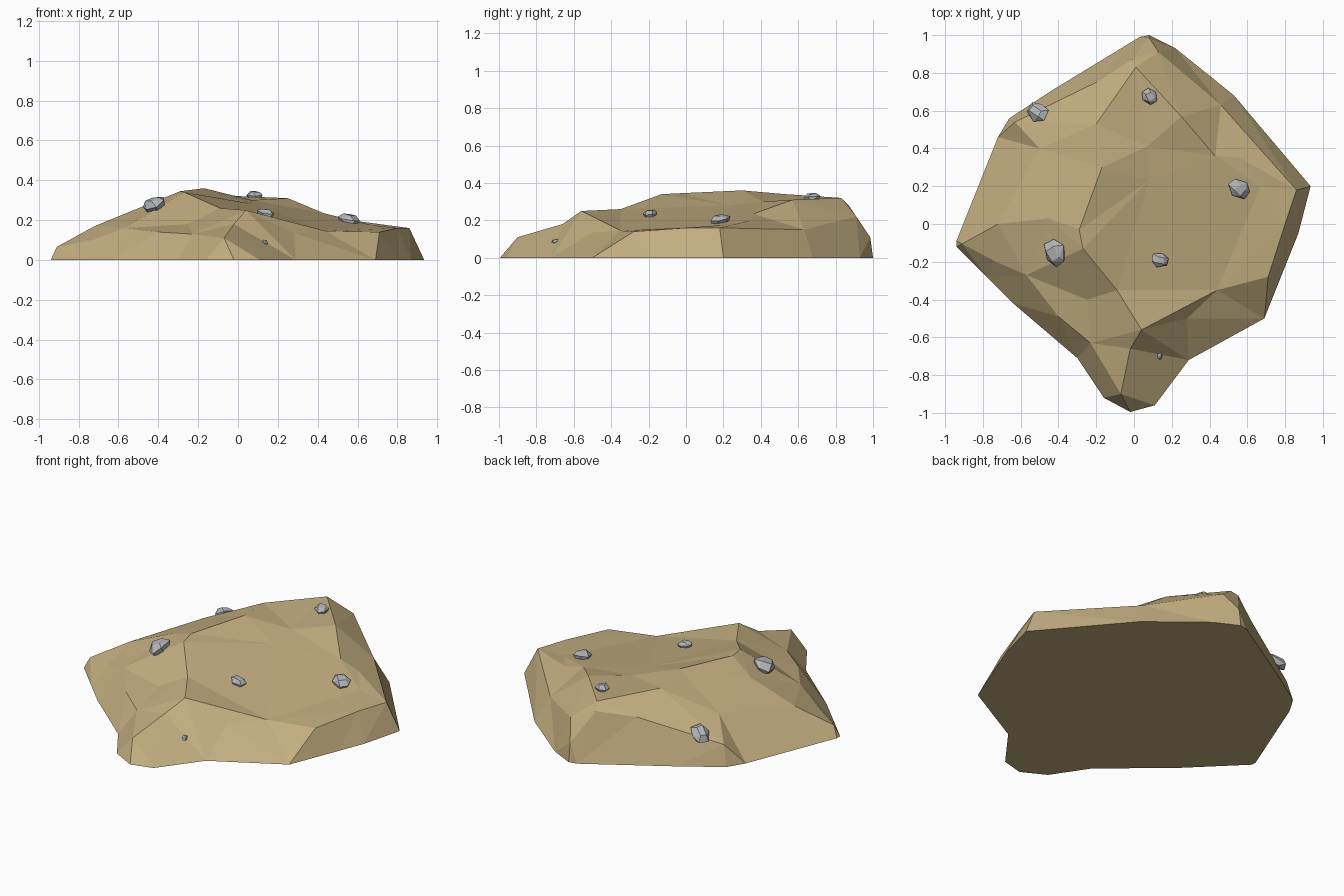
import bpy, bmesh, math, random
from mathutils import Vector, Matrix
from mathutils.geometry import delaunay_2d_cdt
from mathutils.bvhtree import BVHTree

if "Cube" in bpy.data.objects:
    bpy.data.objects.remove(bpy.data.objects["Cube"])


def material(name, rgb):
    m = bpy.data.materials.new(name)
    m.diffuse_color = (*rgb, 1)
    m.use_nodes = True
    m.node_tree.nodes["Principled BSDF"].inputs["Base Color"].default_value = m.diffuse_color
    return m


def add_object(name, bm, mat):
    me = bpy.data.meshes.new(name)
    bm.to_mesh(me)
    bm.free()
    me.materials.append(mat)
    ob = bpy.data.objects.new(name, me)
    bpy.context.collection.objects.link(ob)
    return ob


sand = material("sand", (0.54, 0.42, 0.215))
stone_grey = material("stone grey", (0.45, 0.46, 0.48))

# Ground outline of the mound, counter-clockwise from the right tip
outline = [(.935, .2), (.53, .68), (.22, .93), (.08, 1), (.03, .99), (-.43, .71),
           (-.66, .56), (-.72, .46), (-.94, -.09), (-.94, -.12), (-.78, -.28),
           (-.64, -.42), (-.3, -.71), (-.16, -.92), (-.02, -.995), (.11, -.96),
           (.29, -.72), (.69, -.5), (.81, -.2), (.87, -.05)]

# Crease chains over the top of the mound
creases = [
    # main ridge down to the front nose
    [(-.2, .53, .34), (-.17, .3, .36), (-.29, -.03, .345), (-.27, -.13, .34),
     (-.09, -.35, .26), (.04, -.56, .25), (-.02, -.66, .18), (-.07, -.9, .11)],
    # back left edge, then the back right shoulder
    [(-.63, .54, .12), (-.2, .75, .25), (-.01, .87, .28), (.01, .83, .32),
     (.25, .57, .31), (.43, .36, .235), (.56, .35, .20), (.86, .18, .16)],
    # front right brow
    [(.04, -.56, .25), (.44, -.35, .145), (.71, -.28, .14), (.8, .0, .16), (.86, .18, .16)],
    # rim above the steep back wall
    [(.08, .985, .11), (.13, .91, .22), (.46, .63, .15), (.86, .18, .16)],
    # left shoulder
    [(-.91, -.105, .065), (-.72, 0, .17), (-.45, .03, .28), (-.29, -.03, .345)],
]
loose = [(.08, .23, .28), (.07, .41, .3), (.67, .2, .175), (.28, -.5, .135),
         (-.57, -.27, .16), (-.73, -.2, .1), (-.4, -.49, .14), (-.23, -.63, .13),
         (-.25, -.4, .18), (-.5, .4, .22)]

points = [(x, y, 0) for x, y in outline]
n = len(points)
edges = [(i, (i + 1) % n) for i in range(n)]
for chain in creases:
    ids = []
    for p in chain:
        if p not in points:
            points.append(p)
        ids.append(points.index(p))
    edges += list(zip(ids, ids[1:]))
points += loose

# Sandy mound: triangulated top on a flat base
vs, _, fs, orig, _, _ = delaunay_2d_cdt([Vector(p[:2]) for p in points], edges,
                                        [list(range(n))], 1, 1e-5)
bm = bmesh.new()
verts = [bm.verts.new((v.x, v.y, points[o[0]][2] if o else .2)) for v, o in zip(vs, orig)]
for f in fs:
    bm.faces.new([verts[i] for i in f])
rim = [v for k in range(n) for v, o in zip(verts, orig) if k in o]
bm.faces.new(rim[::-1])
bmesh.ops.recalc_face_normals(bm, faces=bm.faces)
surface = BVHTree.FromBMesh(bm)
add_object("sand_mound", bm, sand)

# Scattered stones: faceted hulls lying on the slope (x, y, width, turn)
stones = [(-.41, -.15, .135, .3), (-.505, .585, .115, .9), (.085, .675, .085, .4),
          (.555, .185, .11, .7), (.135, -.19, .085, 1.2), (.135, -.7, .034, .2)]
for k, (x, y, w, turn) in enumerate(stones):
    random.seed(k + 4)
    hit, normal, _, _ = surface.ray_cast(Vector((x, y, 2)), Vector((0, 0, -1)))
    bm = bmesh.new()
    for h, r, count in ((-.22, .38, 5), (.05, .54, 6), (.27, .3, 4)):
        for i in range(count):
            a = math.tau * (i + random.uniform(-.2, .2)) / count + h * 3
            s = r * random.uniform(.9, 1.08)
            bm.verts.new((s * math.cos(a) * .9, s * math.sin(a) * 1.08,
                          h + random.uniform(-.05, .05)))
    hull = bmesh.ops.convex_hull(bm, input=bm.verts)
    bmesh.ops.dissolve_limit(bm, angle_limit=math.radians(12), verts=bm.verts, edges=bm.edges)
    tilt = Vector((0, 0, 1)).rotation_difference(normal).to_matrix().to_4x4()
    bm.transform(Matrix.Translation(hit + normal * w * .08) @ tilt
                 @ Matrix.Rotation(turn, 4, 'Z') @ Matrix.Scale(w, 4))
    bmesh.ops.recalc_face_normals(bm, faces=bm.faces)
    add_object(f"stone_{k + 1}", bm, stone_grey)
